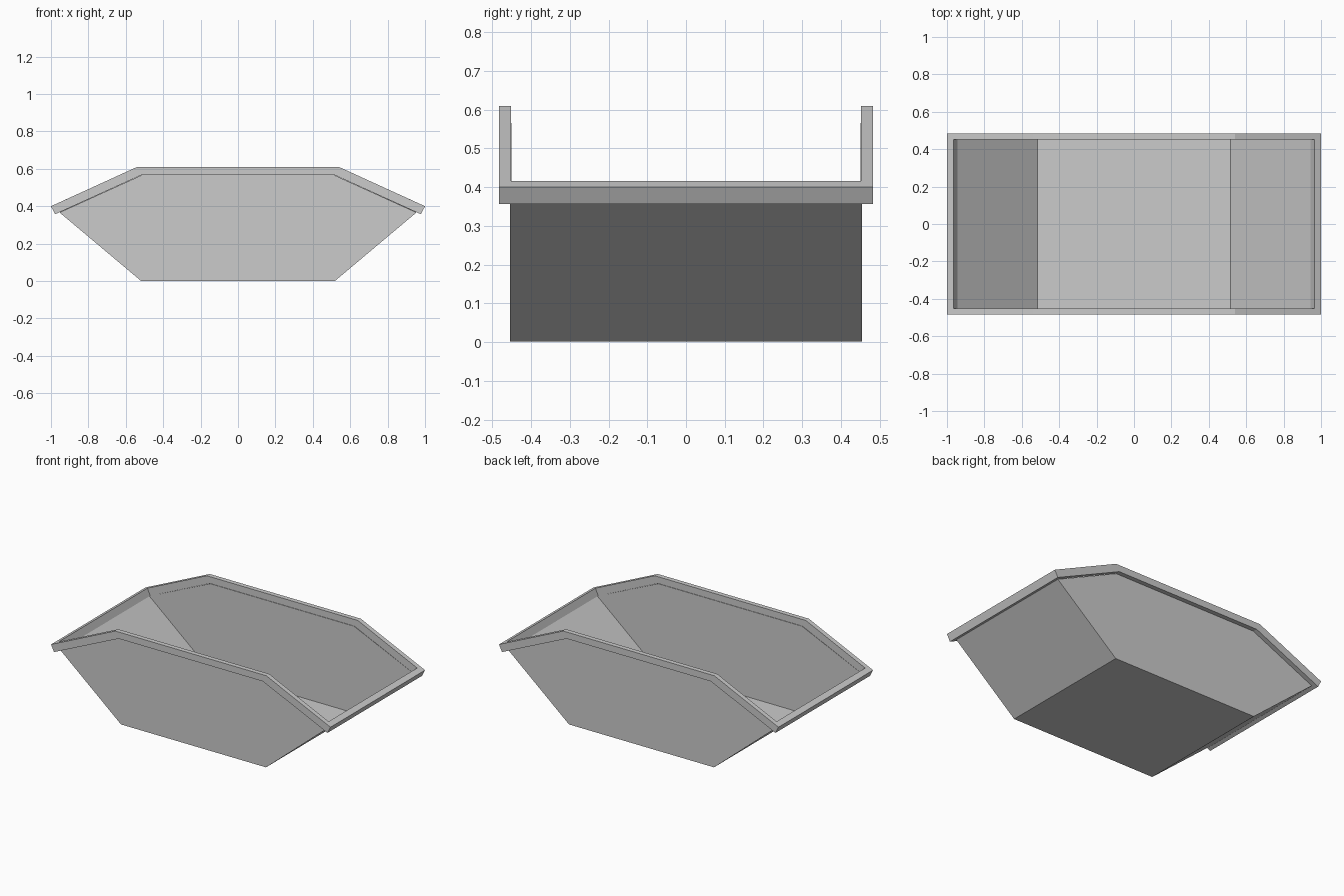
import bpy, bmesh

if "Cube" in bpy.data.objects:
    bpy.data.objects.remove(bpy.data.objects["Cube"])

def make_object(name, bm):
    bmesh.ops.recalc_face_normals(bm, faces=bm.faces)
    mesh = bpy.data.meshes.new(name)
    bm.to_mesh(mesh)
    bm.free()
    obj = bpy.data.objects.new(name, mesh)
    bpy.context.collection.objects.link(obj)
    return obj

def mirrored(half):
    return half + [(-x, z) for x, z in reversed(half)]

# Open tub: two hexagonal sides, sloped ends and floor in thin sheet
W = 0.453
profile = mirrored([(0.518, 0.003), (0.952, 0.368), (0.515, 0.566)])
bm = bmesh.new()
front, back = [[bm.verts.new((x, y, z)) for x, z in profile] for y in (-W, W)]
bm.faces.new(front)
bm.faces.new(back)
for i in (0, 4, 5):
    j = (i + 1) % 6
    bm.faces.new((front[i], front[j], back[j], back[i]))
tub = make_object("skip_tub", bm)
solid = tub.modifiers.new("sheet", 'SOLIDIFY')
solid.thickness = 0.004
solid.offset = 0
solid.use_even_offset = True

# Rim: rectangular bar following the bent top outline all the way round
outer_top = mirrored([(1.0, 0.4), (0.54, 0.61)])
inner_top = mirrored([(0.965, 0.416), (0.54, 0.61)])
outer_low = mirrored([(0.978, 0.357), (0.516, 0.567)])
inner_low = mirrored([(0.945, 0.372), (0.516, 0.567)])
bm = bmesh.new()

def loop(points, y):
    pts = [(x, -y, z) for x, z in points] + [(x, y, z) for x, z in reversed(points)]
    return [bm.verts.new(p) for p in pts]

rings = [loop(outer_top, 0.483), loop(inner_top, 0.4525),
         loop(inner_low, 0.4525), loop(outer_low, 0.483)]
for a, b in zip(rings, rings[1:] + rings[:1]):
    for i in range(8):
        j = (i + 1) % 8
        bm.faces.new((a[i], a[j], b[j], b[i]))
make_object("top_rim", bm)
